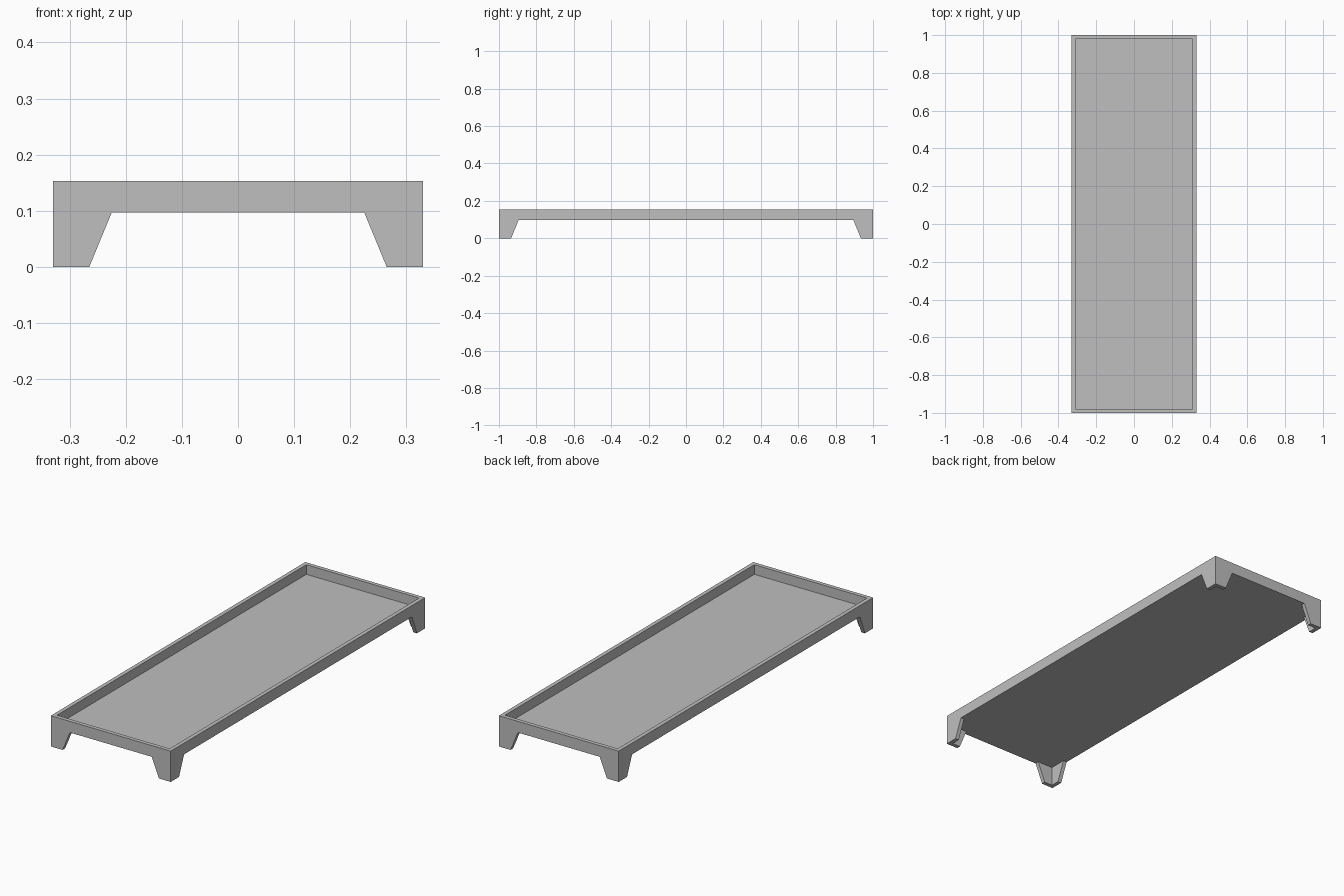
import bpy
import bmesh
from mathutils import Vector

HALF_X, HALF_Y = 0.33, 1.0
WALL = 0.02
TOP, UNDER, FLOOR_TOP = 0.153, 0.097, 0.105
FOOT, FOOT_TOP = 0.065, 0.105   # leg widths at the ground and under the tray

cube = bpy.data.objects.get("Cube")
if cube:
    bpy.data.objects.remove(cube)

grey = bpy.data.materials.new("plain grey")
grey.use_nodes = True
colour = (0.52, 0.52, 0.52, 1)
grey.diffuse_color = colour
grey.node_tree.nodes["Principled BSDF"].inputs["Base Color"].default_value = colour


def finish(name, bm):
    bmesh.ops.remove_doubles(bm, verts=bm.verts, dist=0.0001)
    bmesh.ops.recalc_face_normals(bm, faces=bm.faces)
    mesh = bpy.data.meshes.new(name)
    bm.to_mesh(mesh)
    bm.free()
    mesh.materials.append(grey)
    obj = bpy.data.objects.new(name, mesh)
    bpy.context.collection.objects.link(obj)
    return obj


def wall(bm, along, out, half, dist):
    """Mitred wall whose outline includes half of the leg at either end."""
    def outline(end, offset):
        right = [(half - FOOT_TOP, UNDER), (half - FOOT, 0), (end, 0), (end, TOP)]
        left = [(-s, z) for s, z in reversed(right)]
        return [bm.verts.new(along * s + out * offset + Vector((0, 0, z)))
                for s, z in right + left]

    outer = outline(half, dist)
    inner = outline(half - WALL, dist - WALL)
    bm.faces.new(outer)
    bm.faces.new(inner)
    for i in range(len(outer)):
        if i in (2, 4):          # mitred ends stay open to weld to the next wall
            continue
        j = (i + 1) % len(outer)
        bm.faces.new((outer[i], outer[j], inner[j], inner[i]))


# Rim and corner legs
bm = bmesh.new()
X, Y = Vector((1, 0, 0)), Vector((0, 1, 0))
for sign in (-1, 1):
    wall(bm, X, Y * sign, HALF_X, HALF_Y)
    wall(bm, Y, X * sign, HALF_Y, HALF_X)
finish("rim_with_legs", bm)

# Recessed floor panel
bm = bmesh.new()
bmesh.ops.create_cube(bm, size=1)
bmesh.ops.scale(bm, verts=bm.verts, vec=(2 * (HALF_X - WALL), 2 * (HALF_Y - WALL), FLOOR_TOP - UNDER))
bmesh.ops.translate(bm, verts=bm.verts, vec=(0, 0, (FLOOR_TOP + UNDER) / 2))
finish("tray_floor", bm)
